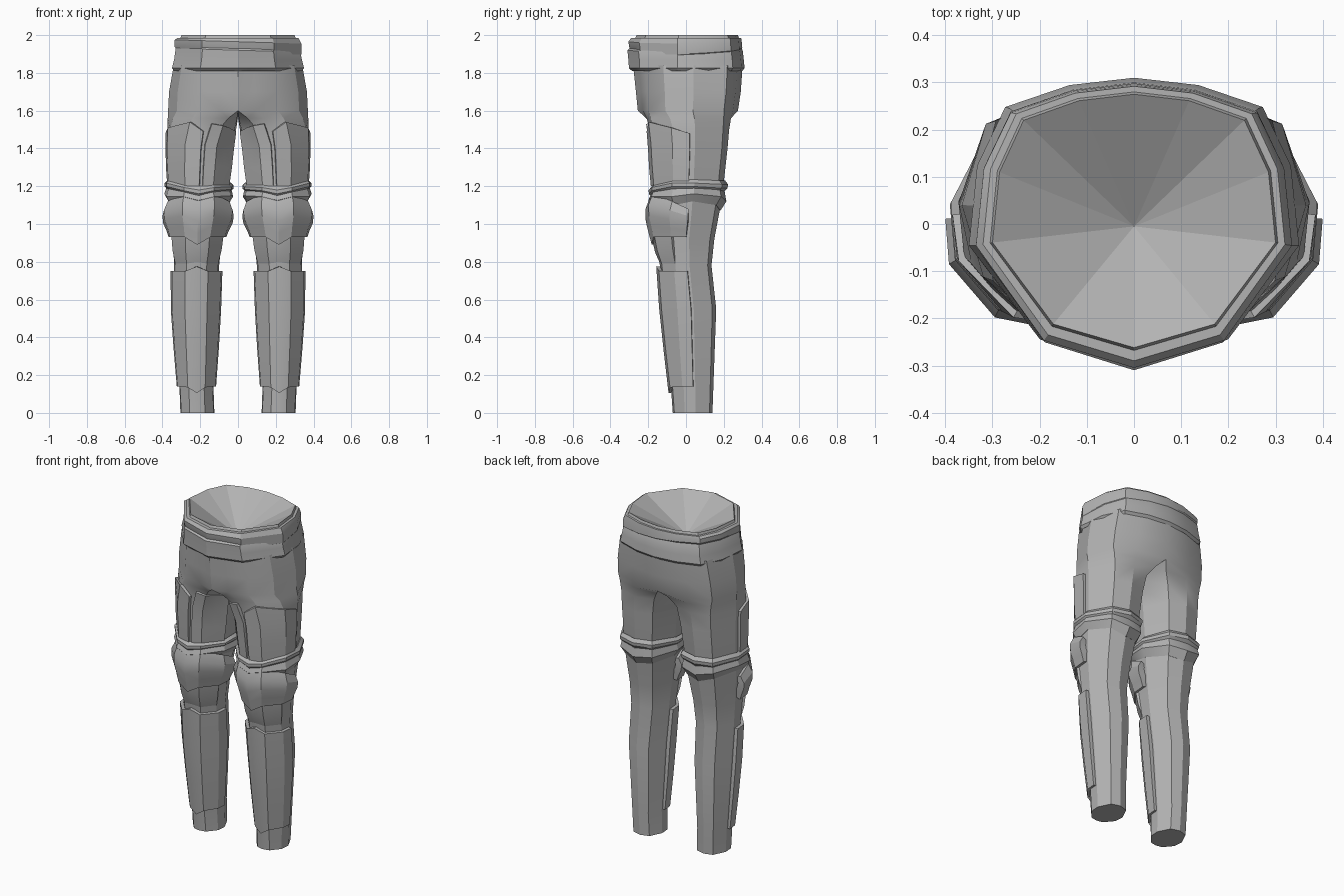
import bpy, bmesh, math
from mathutils import Vector

if "Cube" in bpy.data.objects:
    bpy.data.objects.remove(bpy.data.objects["Cube"])

grey = bpy.data.materials.new("cloth_grey")
grey.diffuse_color = (0.45, 0.45, 0.45, 1)
grey.use_nodes = True
grey.node_tree.nodes["Principled BSDF"].inputs["Base Color"].default_value = grey.diffuse_color

# Cross-section outlines in unit space: a leg, and half a pelvis (flat on the centre plane)
LEG = [(-.45, -.92), (0, -1), (.45, -.92), (.95, -.4), (1, .15),
       (.6, .85), (0, 1), (-.6, .85), (-1, .15), (-.95, -.4)]
HIP = [(-1, -1), (-.5, -.9), (.15, -.79), (.75, -.45), (1, .1),
       (.72, .72), (0, .9), (-1, 1), (-1, .3), (-1, -.4)]
N = len(LEG)
# z, inner x, outer x, front y, back y, blend from leg to hip
ROWS = [(0, .125, .305, -.07, .14, 0), (.14, .13, .31, -.08, .145, 0),
        (.55, .11, .335, -.12, .16, 0), (.78, .10, .338, -.138, .135, 0),
        (.92, .085, .345, -.165, .15, 0), (1.08, .06, .36, -.17, .18, 0),
        (1.22, .045, .365, -.175, .20, 0), (1.40, .025, .37, -.185, .22, 0),
        (1.50, .01, .372, -.195, .23, .08), (1.56, 0, .372, -.22, .25, .5),
        (1.60, 0, .37, -.255, .275, 1), (1.70, 0, .365, -.265, .29, 1),
        (1.84, 0, .34, -.28, .30, 1)]


def ring_point(row, i):
    z, x0, x1, y0, y1, t = row
    u = LEG[i % N][0] * (1 - t) + HIP[i % N][0] * t
    v = LEG[i % N][1] * (1 - t) + HIP[i % N][1] * t
    return Vector(((x0 + x1) / 2 + u * (x1 - x0) / 2, (y0 + y1) / 2 + v * (y1 - y0) / 2, z))


def leg_point(i, z, off=0.0):
    """Point on the leg surface at fractional outline index i and height z, pushed outward."""
    k = 0
    while k < len(ROWS) - 2 and ROWS[k + 1][0] < z:
        k += 1
    f = (z - ROWS[k][0]) / (ROWS[k + 1][0] - ROWS[k][0])
    row = [a + (b - a) * f for a, b in zip(ROWS[k], ROWS[k + 1])]
    j = math.floor(i)
    p = ring_point(row, j).lerp(ring_point(row, j + 1), i - j)
    d = p - Vector(((row[1] + row[2]) / 2, (row[3] + row[4]) / 2, z))
    return p + d.normalized() * off


def finish(name, bm, mirror=True, thick=0, angle=28):
    me = bpy.data.meshes.new(name)
    bm.to_mesh(me)
    bm.free()
    ob = bpy.data.objects.new(name, me)
    bpy.context.collection.objects.link(ob)
    me.materials.append(grey)
    if thick:
        m = ob.modifiers.new("thickness", 'SOLIDIFY')
        m.thickness, m.offset = thick, -1
    if mirror:
        ob.modifiers.new("mirror", 'MIRROR')
    bpy.ops.object.select_all(action='DESELECT')
    ob.select_set(True)
    bpy.context.view_layer.objects.active = ob
    bpy.ops.object.convert(target='MESH')
    bpy.ops.object.shade_smooth_by_angle(angle=math.radians(angle))
    return ob


def grid(rows, closed):
    """Skin a list of point rows, bottom to top."""
    bm = bmesh.new()
    vs = [[bm.verts.new(p) for p in r] for r in rows]
    n = len(rows[0])
    for a, b in zip(vs, vs[1:]):
        for i in range(n if closed else n - 1):
            j = (i + 1) % n
            bm.faces.new((a[i], a[j], b[j], b[i]))
    return bm, vs


def plate(name, idx, bottom, top, offs, thick=.03, closed=False):
    """Armour piece hugging the leg; offs gives the bulge from bottom to top."""
    rows = []
    for r, off in enumerate(offs):
        f = r / (len(offs) - 1)
        rows.append([leg_point(i, b + (t - b) * f, off) for i, b, t in zip(idx, bottom, top)])
    bm, _ = grid(rows, closed)
    return finish(name, bm, thick=thick)


# Trouser legs and seat
bm, vs = grid([[ring_point(r, i) for i in range(N)] for r in ROWS], True)
bm.faces.new(vs[0][::-1])
inner = [f for f in bm.faces if all(abs(v.co.x) < 1e-4 for v in f.verts)]
bmesh.ops.delete(bm, geom=inner, context='FACES')
finish("trousers", bm)

# Shin guard and knee pad wrap the front half of the leg
WRAP = [-1.8, -1, 0, 1, 2, 3, 3.8]
plate("shin_guard", WRAP, [.14, .14, .135, .105, .135, .14, .14],
      [.75, .75, .75, .775, .75, .75, .75], [.015, .02, .022, .02])
plate("knee_pad", WRAP, [.93, .93, .93, .89, .93, .93, .93],
      [1.08, 1.12, 1.16, 1.14, 1.16, 1.12, 1.08], [.022, .032, .045, .045, .02], .04)
plate("under_knee_fold", [-1, 0, 1, 2, 3], [.79, .79, .80, .79, .79],
      [.93, .93, .90, .93, .93], [.0, .012, .014], .02)

# Thigh plates, split on the front of the leg
plate("outer_thigh_plate", [1.0, 2, 3, 3.75], [1.20] * 4, [1.49, 1.54, 1.51, 1.48],
      [.012, .016, .016, .016], .025)
plate("inner_thigh_plate", [-1, -.5, 0, .75], [1.20] * 4, [1.49, 1.51, 1.52, 1.53],
      [.01, .014, .014, .012], .025)

# Strap and drooping wrap above the knee
ALL = list(range(N))
plate("knee_strap", ALL, [1.16, 1.14, 1.16, 1.18, 1.18, 1.17, 1.17, 1.17, 1.17, 1.17],
      [1.21, 1.20, 1.21, 1.235, 1.235, 1.23, 1.23, 1.23, 1.22, 1.21],
      [.008, .024, .024, .006], .02, True)
plate("knee_wrap", ALL, [1.11, 1.09, 1.11, 1.10, 1.12, 1.10, 1.07, 1.08, 1.10, 1.12],
      [1.18, 1.16, 1.18, 1.19, 1.20, 1.19, 1.17, 1.18, 1.19, 1.18],
      [.004, .028, .012], .02, True)

# Waist: sash bands and sunken top
HALF = [(0, -1), (.57, -.81), (1, -.15), (.95, .4), (.78, .8), (.39, .95), (0, 1)]
WAIST = HALF + [(-x, y) for x, y in HALF[-2:0:-1]]


def waist_ring(z, rx, front, back, tilt=0, dip=0):
    return [(x * rx, y * (back if y > 0 else front), z + tilt * x + dip * y) for x, y in WAIST]


bm, _ = grid([waist_ring(1.81, .338, .285, .298), waist_ring(1.825, .35, .302, .31),
              waist_ring(1.87, .338, .305, .306), waist_ring(1.92, .33, .31, .30, -.01),
              waist_ring(1.95, .315, .275, .285, -.01)], True)
finish("lower_sash", bm, False)
bm, _ = grid([waist_ring(1.89, .315, .27, .285, -.02, .02),
              waist_ring(1.92, .335, .295, .298, -.02, .015),
              waist_ring(1.965, .335, .305, .295, -.01), waist_ring(1.985, .32, .29, .292),
              waist_ring(1.985, .305, .268, .28), waist_ring(2.0, .30, .262, .275)], True)
finish("upper_sash", bm, False)
rim = waist_ring(2.0, .30, .262, .275)
bm = bmesh.new()
ring = [bm.verts.new(p) for p in rim]
mid = bm.verts.new((0, -.005, 1.84))
for a, b in zip(ring, ring[1:] + ring[:1]):
    bm.faces.new((a, b, mid))
finish("waist_opening", bm, False, angle=5)
